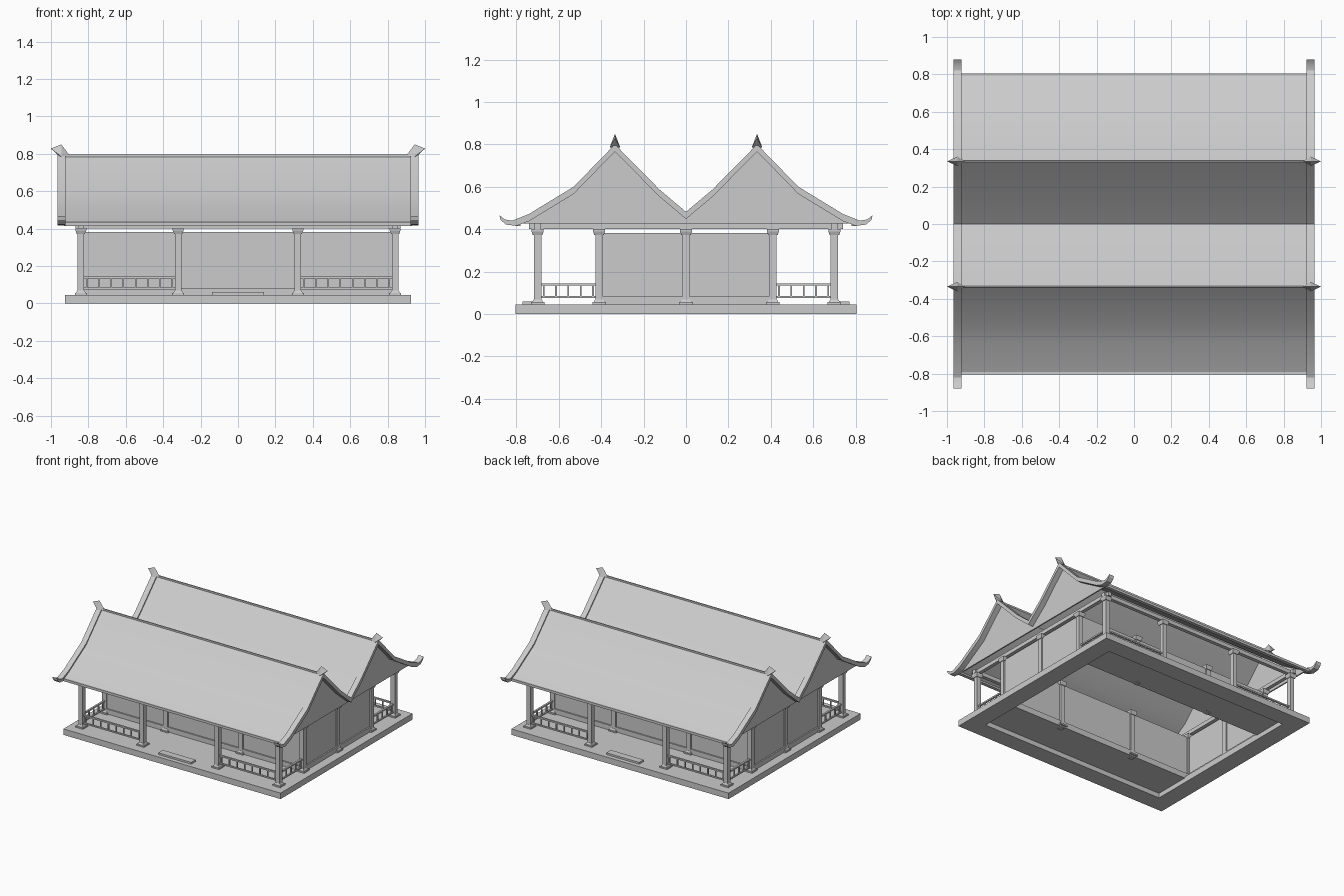
import bpy, bmesh, math
from mathutils import Matrix

cube = bpy.data.objects.get("Cube")
if cube:
    bpy.data.objects.remove(cube, do_unlink=True)

grey = bpy.data.materials.new("plain_grey")
grey.use_nodes = True
tone = (0.6, 0.6, 0.6, 1)
grey.diffuse_color = tone
grey.node_tree.nodes["Principled BSDF"].inputs["Base Color"].default_value = tone


def finish(name, bm, smooth=None):
    bmesh.ops.recalc_face_normals(bm, faces=bm.faces)
    mesh = bpy.data.meshes.new(name)
    bm.to_mesh(mesh)
    bm.free()
    mesh.materials.append(grey)
    obj = bpy.data.objects.new(name, mesh)
    bpy.context.collection.objects.link(obj)
    if smooth:
        bpy.ops.object.select_all(action="DESELECT")
        obj.select_set(True)
        bpy.context.view_layer.objects.active = obj
        bpy.ops.object.shade_smooth_by_angle(angle=math.radians(smooth))


def add_box(bm, x, y, z):
    """Box from (low, high) pairs."""
    size = [b - a for a, b in (x, y, z)]
    mid = [(a + b) / 2 for a, b in (x, y, z)]
    bmesh.ops.create_cube(bm, size=1, matrix=Matrix.Translation(mid) @ Matrix.Diagonal((*size, 1)))


def add_post(bm, x, y, half, z):
    add_box(bm, (x - half, x + half), (y - half, y + half), z)


def add_prism(bm, outline, x0, x1):
    """Extrude a (y, z) outline along x."""
    face = bm.faces.new([bm.verts.new((x0, y, z)) for y, z in outline])
    grown = bmesh.ops.extrude_face_region(bm, geom=[face])["geom"]
    bmesh.ops.translate(bm, vec=(x1 - x0, 0, 0),
                        verts=[v for v in grown if isinstance(v, bmesh.types.BMVert)])


def add_taper(bm, x, y, z0, z1, half0, half1):
    """Square frustum from two half widths."""
    bmesh.ops.create_cone(bm, cap_ends=True, segments=4, radius1=half0 * math.sqrt(2),
                          radius2=half1 * math.sqrt(2), depth=z1 - z0,
                          matrix=Matrix.Translation((x, y, (z0 + z1) / 2))
                          @ Matrix.Rotation(math.pi / 4, 4, "Z"))


def span(s, a, b):
    return tuple(sorted((s * a, s * b)))


def mirrored(half):
    """Complete a half outline that ends on y = 0."""
    return half + [(-y, z) for y, z in reversed(half[:-1])]


def shifted(points, dz):
    return [(y, z + dz) for y, z in points]


SIDES = (-1, 1)
COL_X, EDGE_X = 0.32, 0.84
WALL_Y, EDGE_Y = 0.41, 0.70

# Base: outer ring with two thin porch floors and an open room between
bm = bmesh.new()
for s in SIDES:
    add_box(bm, (-0.925, 0.925), span(s, 0.67, 0.803), (0, 0.046))
    add_box(bm, span(s, 0.79, 0.925), (-0.67, 0.67), (0, 0.046))
    add_box(bm, (-0.79, 0.79), span(s, 0.39, 0.67), (0.036, 0.046))
finish("base", bm)

# Entrance steps front and back
bm = bmesh.new()
for s in SIDES:
    add_box(bm, (-0.14, 0.14), span(s, 0.715, 0.77), (0.045, 0.06))
finish("entrance_steps", bm)

# Square columns with stepped plinths and flared capitals
spots = [(sx * x, sy * y) for x in (COL_X, EDGE_X) for y in (WALL_Y, EDGE_Y)
         for sx in SIDES for sy in SIDES]
spots += [(s * EDGE_X, 0) for s in SIDES]
shafts, plinths, capitals = bmesh.new(), bmesh.new(), bmesh.new()
for x, y in spots:
    add_post(shafts, x, y, 0.0175, (0.03, 0.40))
    add_post(plinths, x, y, 0.032, (0.045, 0.056))
    add_taper(plinths, x, y, 0.056, 0.068, 0.026, 0.019)
    add_taper(capitals, x, y, 0.372, 0.39, 0.022, 0.029)
    add_post(capitals, x, y, 0.029, (0.39, 0.402))
finish("columns", shafts)
finish("column_plinths", plinths)
finish("column_capitals", capitals)

# Room walls and their sills
walls, sills = bmesh.new(), bmesh.new()
for s in SIDES:
    for bm, half, z in ((walls, 0.006, (0.045, 0.383)), (sills, 0.0165, (0.045, 0.083))):
        add_box(bm, (-EDGE_X, EDGE_X), span(s, WALL_Y - half, WALL_Y + half), z)
        add_box(bm, span(s, EDGE_X - half, EDGE_X + half), (-WALL_Y, WALL_Y), z)
finish("room_walls", walls)
finish("wall_sills", sills)

# Porch railings
rails = bmesh.new()


def railing(fixed, start, end, posts, along_x):
    def piece(a, b, half, z):
        run, across = (a, b), (fixed - half, fixed + half)
        add_box(rails, *((run, across) if along_x else (across, run)), z)
    piece(start, end, 0.007, (0.134, 0.145))
    piece(start, end, 0.006, (0.075, 0.085))
    for i in range(posts):
        p = start + (end - start) * (i + 0.5) / posts
        piece(p - 0.004, p + 0.004, 0.004, (0.08, 0.136))


for sx in SIDES:
    for sy in SIDES:
        railing(sy * EDGE_Y, *span(sx, COL_X, EDGE_X), 8, True)
        railing(sx * EDGE_X, *span(sy, WALL_Y, EDGE_Y), 5, False)
finish("porch_railings", rails)

# Beams under the eaves
bm = bmesh.new()
for s in SIDES:
    add_box(bm, (-0.87, 0.87), span(s, EDGE_Y - 0.014, EDGE_Y + 0.014), (0.40, 0.43))
    add_box(bm, span(s, EDGE_X - 0.014, EDGE_X + 0.014), (-0.74, 0.74), (0.40, 0.43))
finish("eave_beams", bm)

# Twin roof: curved slopes from the eave over the ridge to the middle valley
slope = [(0.80, 0.432), (0.74, 0.462), (0.64, 0.523), (0.53, 0.59),
         (0.335, 0.79), (0.125, 0.577), (0, 0.472)]
top = mirrored(slope)
bm = bmesh.new()
add_prism(bm, shifted(top, -0.002) + shifted(top[::-1], -0.014), -0.93, 0.93)
finish("roof_slopes", bm, 30)

# Eave boards
bm = bmesh.new()
for s in SIDES:
    add_box(bm, (-0.93, 0.93), span(s, 0.78, 0.805), (0.415, 0.434))
finish("eave_boards", bm)

# Slim ridge caps
bm = bmesh.new()
for s in SIDES:
    add_box(bm, (-0.93, 0.93), span(s, 0.331, 0.339), (0.775, 0.797))
finish("ridge_caps", bm)

# Gable end walls
bm = bmesh.new()
gable = mirrored([(0.77, 0.428)] + shifted(slope[1:], -0.010))
for s in SIDES:
    add_prism(bm, gable, s * 0.908, s * 0.918)
finish("gable_walls", bm)

# Barge boards that follow the slopes and curl up at the eaves
upper = [(0.88, 0.466), (0.855, 0.446), (0.82, 0.440)] + shifted(slope[1:], 0.010)
lower = [(0.875, 0.445), (0.85, 0.422), (0.80, 0.416)] + shifted(slope[1:], -0.024)
bm = bmesh.new()
for s in SIDES:
    add_prism(bm, mirrored(upper) + mirrored(lower)[::-1], s * 0.922, s * 0.964)
finish("barge_boards", bm, 30)

# Ridge finials flaring outward
bm = bmesh.new()
for sx in SIDES:
    for sy in SIDES:
        foot = [bm.verts.new((sx * x, sy * 0.335 + y, z)) for x, y, z in
                ((0.90, 0, 0.79), (0.945, 0.025, 0.785), (0.955, 0, 0.785), (0.945, -0.025, 0.785))]
        tip = [bm.verts.new((sx * x, sy * 0.335, z)) for x, z in ((0.945, 0.85), (1.0, 0.828))]
        a, b, c, d = foot
        p, q = tip
        for f in ((a, b, c, d), (a, b, p), (d, a, p), (b, q, p), (b, c, q), (c, d, q), (d, p, q)):
            bm.faces.new(f)
finish("ridge_finials", bm)
